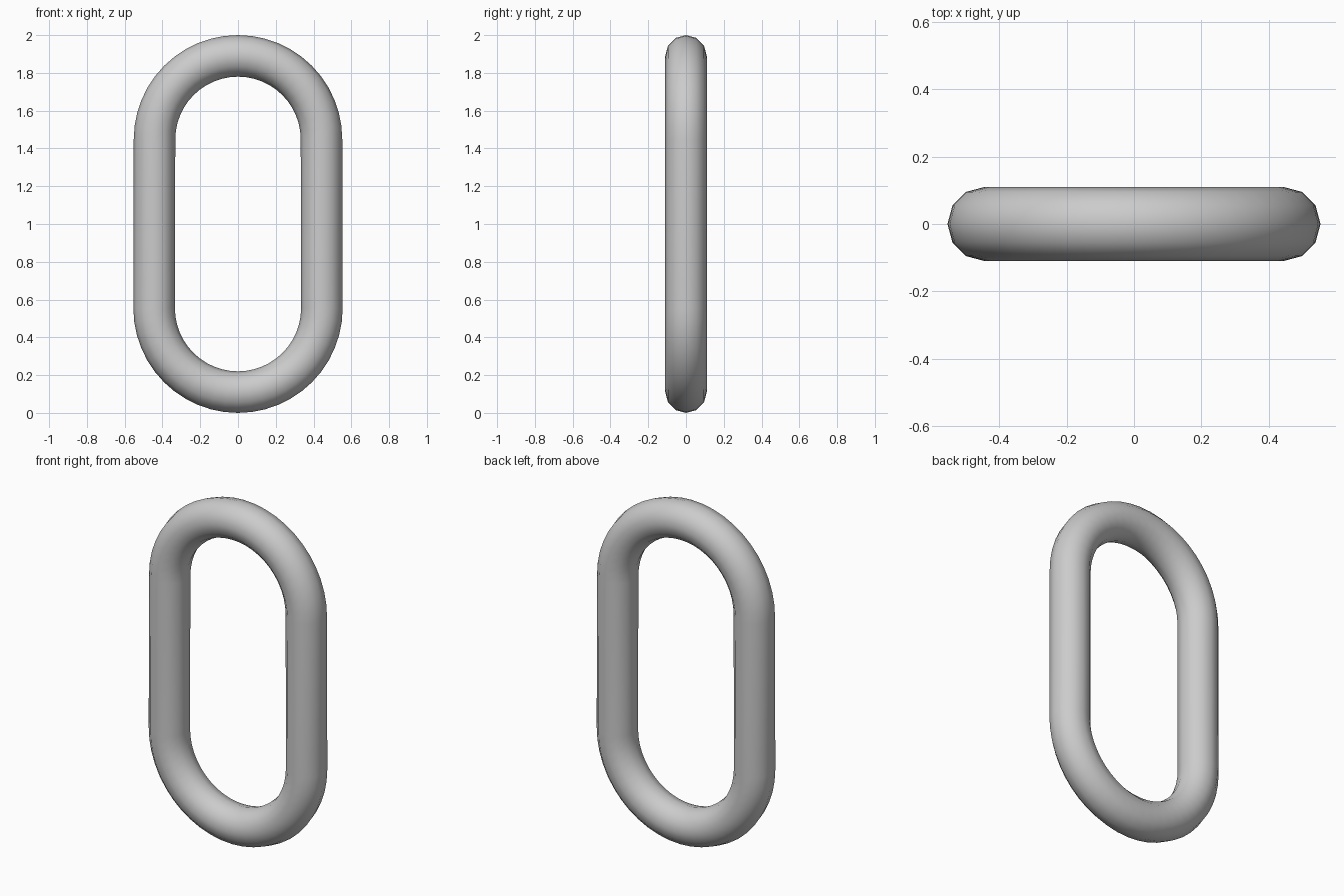
import bpy, bmesh
from math import sin, cos, pi

if "Cube" in bpy.data.objects:
    bpy.data.objects.remove(bpy.data.objects["Cube"])

TUBE = 0.11      # tube radius
SIDES = 12       # sides of the tube cross-section
STEPS = 24       # segments per half-circle end

# Centre line: two half circles joined by straight runs (the top is a hair narrower)
frames = []
for start, radius, zc in ((0, 0.442, 1.448), (pi, 0.444, 0.554)):
    for i in range(STEPS + 1):
        a = start + pi * i / STEPS
        frames.append((a, radius, zc))

# Sweep the round section along the closed centre line
bm = bmesh.new()
rings = []
for a, radius, zc in frames:
    ring = []
    for j in range(SIDES):
        t = 2 * pi * j / SIDES
        r = radius + TUBE * cos(t)
        ring.append(bm.verts.new((r * cos(a), TUBE * sin(t), zc + r * sin(a))))
    rings.append(ring)
for k, ring in enumerate(rings):
    nxt = rings[(k + 1) % len(rings)]
    for j in range(SIDES):
        m = (j + 1) % SIDES
        bm.faces.new((ring[j], ring[m], nxt[m], nxt[j]))
bmesh.ops.recalc_face_normals(bm, faces=bm.faces)
for f in bm.faces:
    f.smooth = True

mesh = bpy.data.meshes.new("chain_link")
bm.to_mesh(mesh)
bm.free()
link = bpy.data.objects.new("chain_link", mesh)
bpy.context.collection.objects.link(link)
